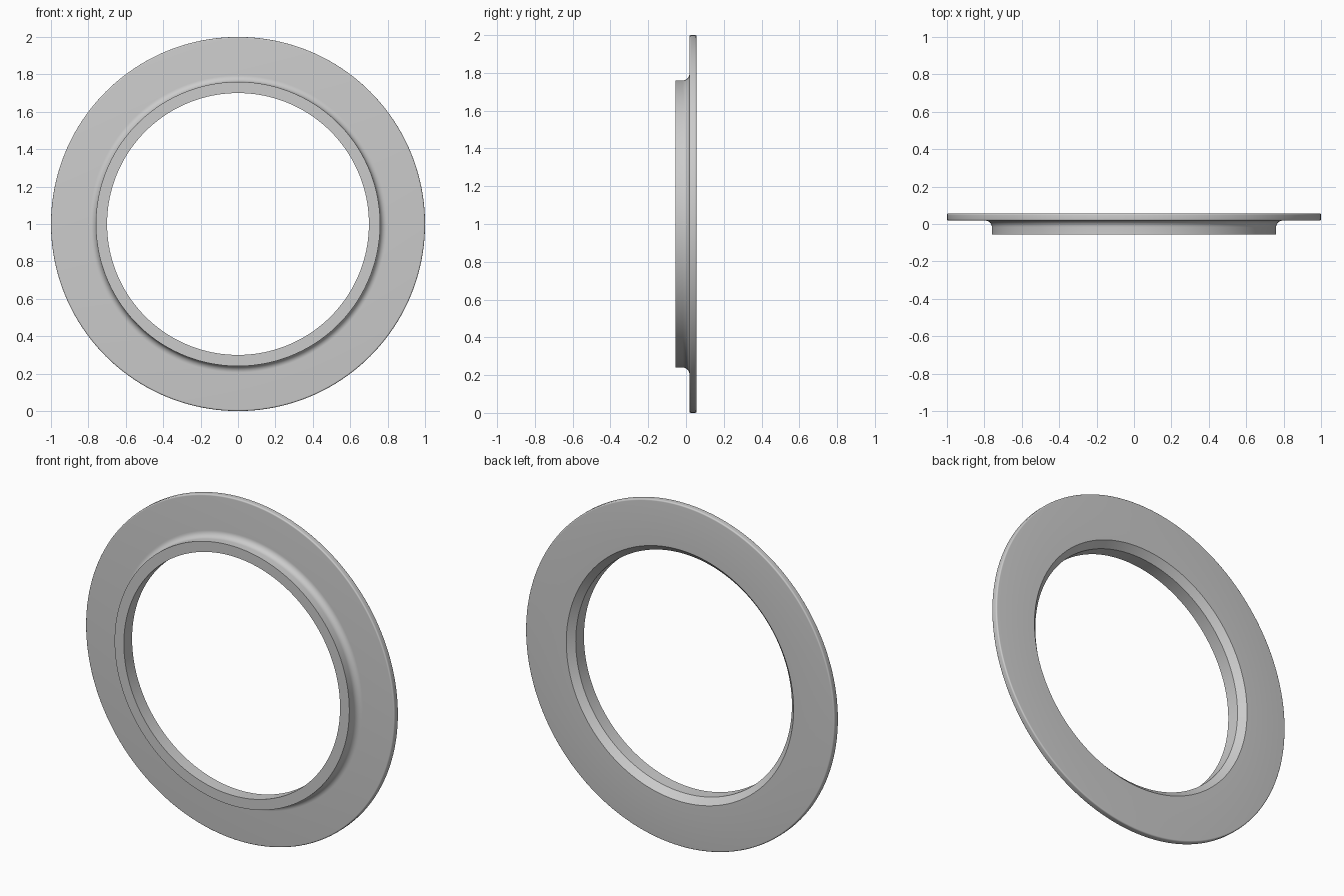
import bpy, bmesh, math

cube = bpy.data.objects.get("Cube")
if cube:
    bpy.data.objects.remove(cube)

SEGMENTS = 160
BACK, FLANGE_FRONT, FRONT = 0.056, 0.018, -0.056


def arc(r, y, radius, start, end, steps=6):
    """Points of a rounded corner in the (radius, depth) profile."""
    angles = [math.radians(start + (end - start) * i / steps) for i in range(steps + 1)]
    return [(r + radius * math.cos(a), y + radius * math.sin(a)) for a in angles]


# Closed cross-section: bore, sleeve, fillet, flange, bevelled back opening
edge, fillet = 0.008, 0.035
profile = [(0.70, BACK - 0.036), (0.70, FRONT), (0.76, FRONT)]
profile += arc(0.76 + fillet, FLANGE_FRONT - fillet, fillet, 180, 90, 8)
profile += arc(1 - edge, FLANGE_FRONT + edge, edge, -90, 0)
profile += arc(1 - edge, BACK - edge, edge, 0, 90)
profile += [(0.736, BACK)]

# Turn the cross-section around the depth axis
bm = bmesh.new()
rings = []
for i in range(SEGMENTS):
    a = 2 * math.pi * i / SEGMENTS
    rings.append([bm.verts.new((r * math.cos(a), y, 1 + r * math.sin(a))) for r, y in profile])
count = len(profile)
for i in range(SEGMENTS):
    here, there = rings[i], rings[(i + 1) % SEGMENTS]
    for j in range(count):
        k = (j + 1) % count
        bm.faces.new((here[j], here[k], there[k], there[j]))
bmesh.ops.recalc_face_normals(bm, faces=bm.faces)
mesh = bpy.data.meshes.new("flanged_ring")
bm.to_mesh(mesh)
bm.free()
ring = bpy.data.objects.new("flanged_ring", mesh)
bpy.context.collection.objects.link(ring)

# Plain grey material
grey = bpy.data.materials.new("light_grey")
grey.use_nodes = True
colour = (0.6, 0.6, 0.6, 1)
grey.diffuse_color = colour
grey.node_tree.nodes["Principled BSDF"].inputs["Base Color"].default_value = colour
mesh.materials.append(grey)

# Smooth curves, crisp corners
bpy.ops.object.select_all(action='DESELECT')
ring.select_set(True)
bpy.context.view_layer.objects.active = ring
bpy.ops.object.shade_smooth_by_angle(angle=math.radians(30))
